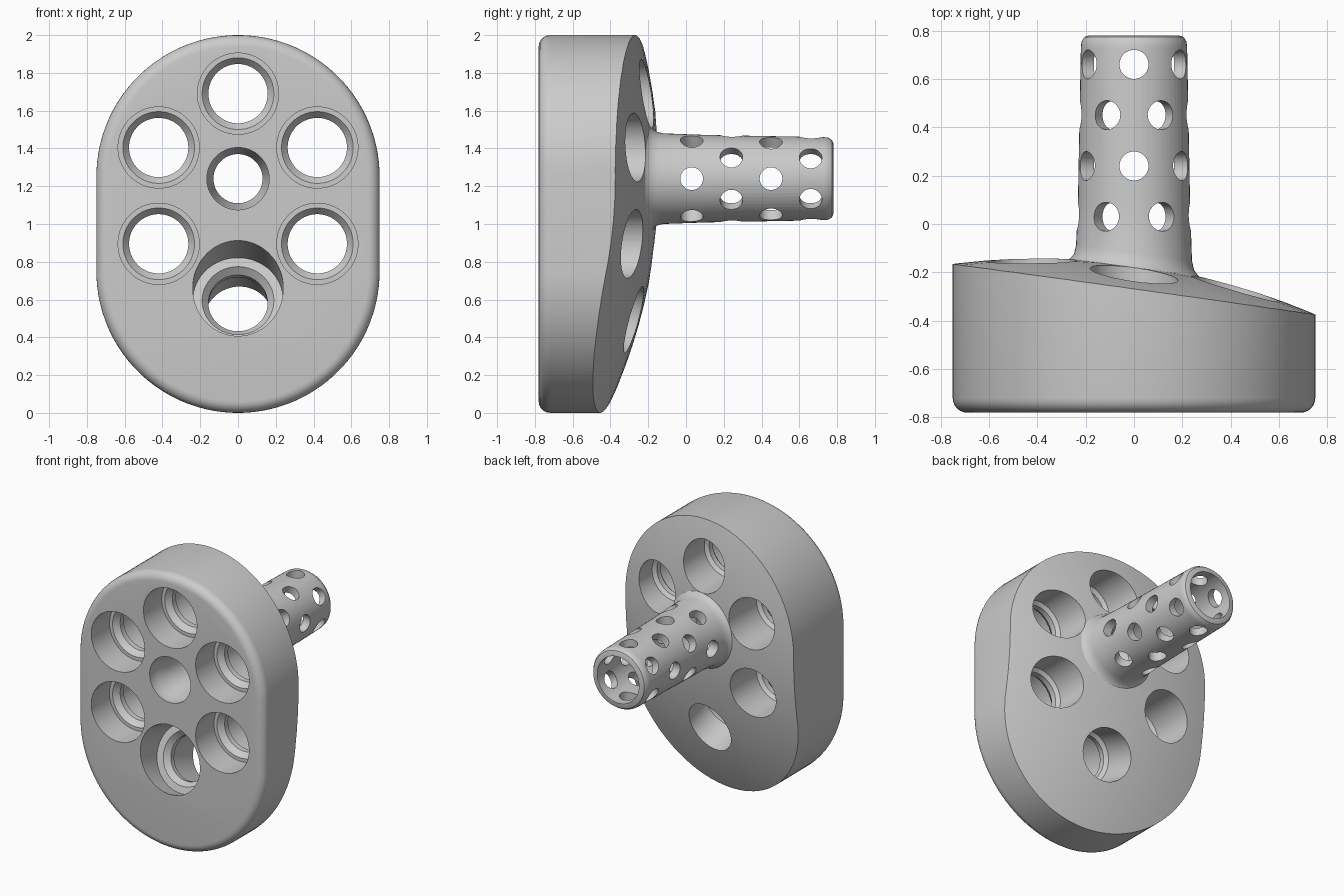
import bpy, bmesh
from math import sin, cos, pi, sqrt, copysign
from mathutils import Matrix, Vector

default = bpy.data.objects.get("Cube")
if default:
    bpy.data.objects.remove(default, do_unlink=True)

FRONT = -0.78
HUB_Z = 1.24


def link(name, bm):
    bmesh.ops.recalc_face_normals(bm, faces=bm.faces)
    mesh = bpy.data.meshes.new(name)
    bm.to_mesh(mesh)
    bm.free()
    obj = bpy.data.objects.new(name, mesh)
    bpy.context.collection.objects.link(obj)
    return obj


def loft(name, profile, matrix=None, n=48, stretch=0.0):
    """Closed solid of rings (radius, y) around the y axis; stretch makes a stadium."""
    bm = bmesh.new()
    rings = []
    for r, y in profile:
        ring = []
        for i in range(n):
            a = (i + 0.5) * 2 * pi / n
            z = r * sin(a) + copysign(stretch, sin(a))
            ring.append(bm.verts.new((r * cos(a), y, z)))
        rings.append(ring)
    for low, high in zip(rings, rings[1:]):
        for i in range(n):
            j = (i + 1) % n
            bm.faces.new((low[i], low[j], high[j], high[i]))
    bm.faces.new(rings[0])
    bm.faces.new(rings[-1])
    bm.transform(matrix or Matrix())
    return link(name, bm)


def combine(target, tool, operation):
    tool.hide_render = True
    mod = target.modifiers.new("cut", 'BOOLEAN')
    mod.object = tool
    mod.operation = operation
    mod.solver = 'EXACT'
    bpy.context.view_layer.objects.active = target
    bpy.ops.object.modifier_apply(modifier=mod.name)
    bpy.data.objects.remove(tool, do_unlink=True)


# Stadium block with a rounded front rim
ROUND = 0.06
steps = [i * pi / 12 for i in range(7)]
rim = [(0.75 - ROUND * (1 - sin(a)), FRONT + ROUND * (1 - cos(a))) for a in steps]
body = loft("perforated_body", rim + [(0.75, 0.1)],
            Matrix.Translation((0, 0, 1)), n=96, stretch=0.25)

# Domed, sideways-leaning back face
DOME, LEAN = 2.9, 0.386
dome_mesh = bmesh.new()
bmesh.ops.create_uvsphere(dome_mesh, u_segments=160, v_segments=80, radius=DOME)
dome_y = -0.168 - sqrt(DOME ** 2 - LEAN ** 2)
dome_mesh.transform(Matrix.Translation((-LEAN, dome_y, HUB_Z + 0.01)))
combine(body, link("dome", dome_mesh), 'INTERSECT')

# Tapered tube with a flared foot that follows the lean
hub = Matrix.Translation((0, 0, HUB_Z))
tube = loft("tube", [(0.275, -0.4), (0.275, -0.186), (0.262, -0.175), (0.248, -0.155),
                     (0.24, -0.12), (0.232, 0.1), (0.22, 0.73), (0.217, 0.755),
                     (0.205, 0.773), (0.187, 0.78)], hub, n=64)
for v in tube.data.vertices:
    if v.co.y < -0.1:
        v.co.y -= 0.133 * v.co.x
combine(body, tube, 'UNION')

# Central bore with a countersunk throat
combine(body, loft("bore", [(0.165, -1), (0.165, -0.7), (0.13, -0.62), (0.13, -0.3),
                            (0.168, -0.25), (0.168, 1)], hub), 'DIFFERENCE')


# Stepped sockets around the hub
def socket(x, z, mouth=0.215, tilt=0.0):
    place = Matrix.Translation((x, FRONT, z)) @ Matrix.Rotation(tilt, 4, 'X')
    profile = [(mouth, -0.2), (mouth, 0.21), (0.19, 0.21), (0.157, 0.25),
               (0.157, 0.29), (0.182, 0.31), (0.182, 0.85)]
    combine(body, loft("socket", profile, place), 'DIFFERENCE')


for side in (-1, 1):
    for height in (0.895, 1.405):
        socket(side * 0.42, height)
socket(0, 1.69)
socket(0, 0.66, mouth=0.24, tilt=-0.32)

# Staggered rows of round vents in the tube
for row in range(4):
    centre = Matrix.Translation((0, 0.03 + 0.21 * row, HUB_Z))
    for k in range(3):
        turn = Matrix.Rotation(pi / 3 * k + (pi / 6 if row % 2 == 0 else 0), 4, 'Y')
        aim = centre @ turn @ Matrix.Rotation(pi / 2, 4, 'X')
        vent = loft("vent", [(0.06, -0.4), (0.06, 0.4)], aim, n=32)
        combine(body, vent, 'DIFFERENCE')

bpy.ops.object.select_all(action='DESELECT')
body.select_set(True)
bpy.context.view_layer.objects.active = body
bpy.ops.object.shade_smooth_by_angle(angle=pi / 6)
